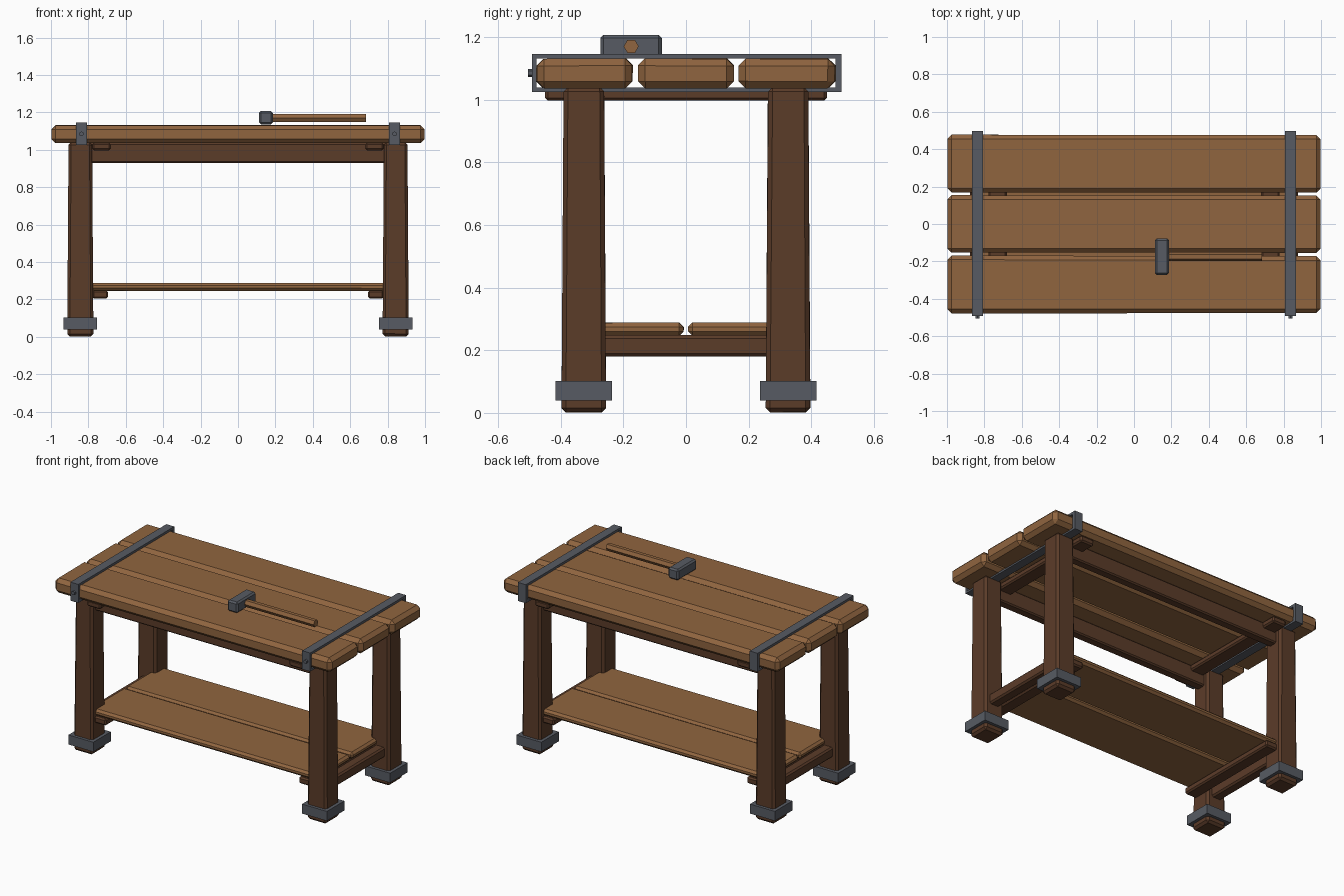
import bpy, bmesh, random
from math import pi
from mathutils import Matrix

if "Cube" in bpy.data.objects:
    bpy.data.objects.remove(bpy.data.objects["Cube"])

random.seed(4)


def material(name, rgb):
    m = bpy.data.materials.new(name)
    m.diffuse_color = (*rgb, 1)
    m.use_nodes = True
    m.node_tree.nodes["Principled BSDF"].inputs["Base Color"].default_value = m.diffuse_color
    return m


LIGHT = material("light_wood", (0.28, 0.13, 0.05))
DARK = material("dark_wood", (0.105, 0.045, 0.022))
METAL = material("metal", (0.095, 0.105, 0.125))


def finish(name, bm, mat, bevel=0.0):
    bmesh.ops.recalc_face_normals(bm, faces=bm.faces)
    if bevel:
        bmesh.ops.bevel(bm, geom=list(bm.edges), offset=bevel, segments=1,
                        affect='EDGES', profile=0.5)
    me = bpy.data.meshes.new(name)
    bm.to_mesh(me)
    bm.free()
    me.materials.append(mat)
    ob = bpy.data.objects.new(name, me)
    bpy.context.collection.objects.link(ob)
    return ob


# Box from min/max ranges, with chamfered edges, optional top taper and wobble
def box(name, xr, yr, zr, mat, bevel=0.0, taper=1.0, wobble=0.0):
    c = [(r[0] + r[1]) / 2 for r in (xr, yr, zr)]
    s = [r[1] - r[0] for r in (xr, yr, zr)]
    bm = bmesh.new()
    bmesh.ops.create_cube(bm, size=1)
    for v in bm.verts:
        k = taper if v.co.z > 0 else 1
        v.co.x = c[0] + v.co.x * s[0] * k
        v.co.y = c[1] + v.co.y * s[1] * k + random.uniform(-wobble, wobble)
        v.co.z = c[2] + v.co.z * s[2] + random.uniform(-wobble, wobble) * 0.5
    return finish(name, bm, mat, bevel)


# Hexagonal rod along x or y
def hex_rod(name, center, radius, length, axis, mat):
    bm = bmesh.new()
    rot = Matrix.Rotation(pi / 2, 4, 'Y' if axis == 'x' else 'X')
    bmesh.ops.create_cone(bm, cap_ends=True, segments=6, radius1=radius,
                          radius2=radius, depth=length,
                          matrix=Matrix.Translation(center) @ rot)
    return finish(name, bm, mat)


# Rectangular band wrapped around the top
def strap(name, x0, x1):
    outer = [(-0.492, 1.025), (0.497, 1.025), (0.497, 1.146), (-0.492, 1.146)]
    inner = [(-0.477, 1.038), (0.477, 1.038), (0.477, 1.131), (-0.477, 1.131)]
    bm = bmesh.new()
    o0, o1, i0, i1 = [[bm.verts.new((x, *p)) for p in loop] for loop in (outer, inner)
                      for x in (x0, x1)]
    for a in range(4):
        b = (a + 1) % 4
        for p, q in ((o0, o1), (i0, i1), (o0, i0), (o1, i1)):
            bm.faces.new((p[a], p[b], q[b], q[a]))
    return finish(name, bm, METAL)


# Table top planks
for label, y0, y1 in (("front", -0.477, -0.17), ("middle", -0.155, 0.153),
                      ("back", 0.167, 0.475)):
    box(f"top_plank_{label}", (-0.998, 0.998), (y0, y1), (1.036, 1.131), LIGHT, 0.023,
        wobble=0.003)

# Shelf planks
for label, y0, y1 in (("front", -0.36, -0.008), ("back", 0.008, 0.36)):
    box(f"shelf_plank_{label}", (-0.82, 0.82), (y0, y1), (0.246, 0.288), LIGHT, 0.014,
        wobble=0.002)

# Legs, feet bands and long aprons
for fy, sy in (("front", -1), ("back", 1)):
    for fx, sx in (("left", -1), ("right", 1)):
        x, y = sx * 0.843, sy * 0.326
        box(f"{fy}_{fx}_leg", (x - 0.07, x + 0.07), (y - 0.071, y + 0.071),
            (0.002, 1.04), DARK, 0.014, taper=0.9, wobble=0.001)
        box(f"{fy}_{fx}_foot_band", (x - 0.09, x + 0.09), (y - 0.09, y + 0.09),
            (0.04, 0.102), METAL)
    box(f"{fy}_apron", (-0.82, 0.82), (sy * 0.325 - 0.03, sy * 0.325 + 0.03),
        (0.93, 1.036), DARK, 0.008)

# Battens, side rails and metal straps
for fx, s in (("left", -1), ("right", 1)):
    inner = sorted((s * 0.68, s * 0.778))
    box(f"{fx}_top_batten", inner, (-0.45, 0.45), (0.997, 1.038), DARK, 0.009)
    inner = sorted((s * 0.695, s * 0.78))
    box(f"{fx}_shelf_batten", inner, (-0.37, 0.37), (0.204, 0.248), DARK, 0.009)
    box(f"{fx}_side_rail", (s * 0.843 - 0.035, s * 0.843 + 0.035), (-0.31, 0.31),
        (0.18, 0.248), DARK, 0.01)
    strap(f"{fx}_strap", *sorted((s * 0.808, s * 0.865)))
    hex_rod(f"{fx}_strap_bolt", (s * 0.837, -0.495, 1.085), 0.013, 0.018, 'y', METAL)

# Mallet lying on the top
box("mallet_head", (0.112, 0.186), (-0.273, -0.077), (1.136, 1.207), METAL, 0.01)
hex_rod("mallet_handle", (0.425, -0.175, 1.17), 0.024, 0.52, 'x', LIGHT)
